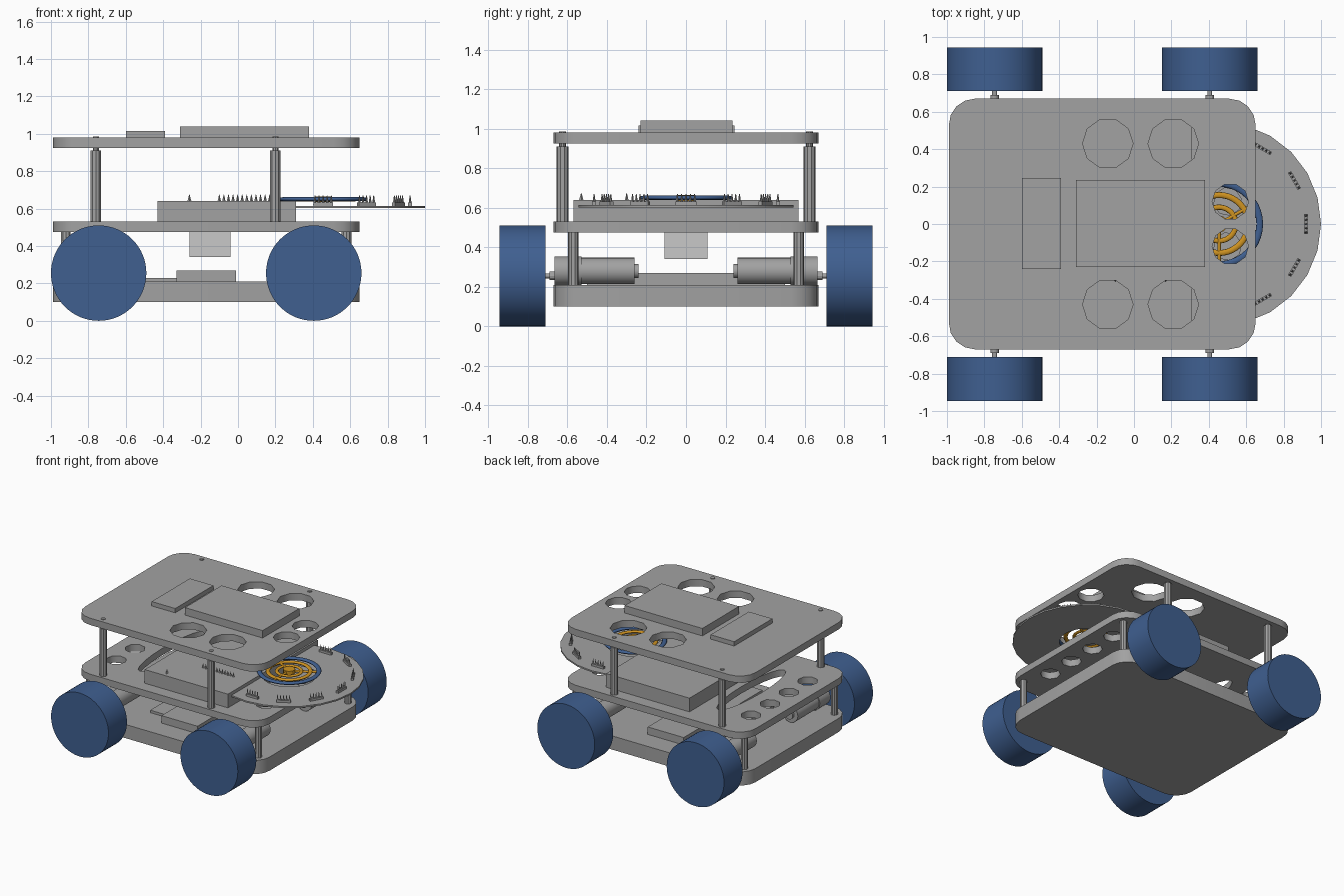
import bpy, bmesh, math
from mathutils import Matrix, Vector

if "Cube" in bpy.data.objects:
    bpy.data.objects.remove(bpy.data.objects["Cube"])


def material(name, rgb):
    m = bpy.data.materials.new(name)
    m.diffuse_color = (*rgb, 1)
    m.use_nodes = True
    m.node_tree.nodes["Principled BSDF"].inputs["Base Color"].default_value = m.diffuse_color
    return m


GREY = material("plate grey", (0.36, 0.36, 0.36))
PALE = material("pale grey", (0.58, 0.58, 0.58))
BLUE = material("wheel blue", (0.05, 0.115, 0.28))
ORANGE = material("ring orange", (0.62, 0.29, 0.015))


def ring_points(cx, cy, rx, ry, n, phase=0.0):
    return [(cx + rx * math.cos(phase + 2 * math.pi * i / n),
             cy + ry * math.sin(phase + 2 * math.pi * i / n)) for i in range(n)]


def rounded_rect(x0, x1, y0, y1, r, seg=4):
    pts = []
    for k, (cx, cy) in enumerate([(x1 - r, y1 - r), (x0 + r, y1 - r), (x0 + r, y0 + r), (x1 - r, y0 + r)]):
        for i in range(seg + 1):
            a = math.pi / 2 * (k + i / seg)
            pts.append((cx + r * math.cos(a), cy + r * math.sin(a)))
    return pts


def plate(name, loops, z0, z1, mat):
    """Extruded flat outline; loops after the first are holes."""
    cu = bpy.data.curves.new(name, 'CURVE')
    cu.dimensions = '2D'
    cu.fill_mode = 'BOTH'
    cu.extrude = (z1 - z0) / 2
    for pts in loops:
        sp = cu.splines.new('POLY')
        sp.points.add(len(pts) - 1)
        for p, (x, y) in zip(sp.points, pts):
            p.co = (x, y, 0, 1)
        sp.use_cyclic_u = True
    ob = bpy.data.objects.new(name, cu)
    bpy.context.collection.objects.link(ob)
    ob.location.z = (z0 + z1) / 2
    bpy.ops.object.select_all(action='DESELECT')
    ob.select_set(True)
    bpy.context.view_layer.objects.active = ob
    bpy.ops.object.convert(target='MESH')
    ob = bpy.context.object
    ob.data.materials.clear()
    ob.data.materials.append(mat)
    return ob


def finish(name, bm, mat, smooth=False):
    me = bpy.data.meshes.new(name)
    bm.to_mesh(me)
    bm.free()
    me.materials.append(mat)
    ob = bpy.data.objects.new(name, me)
    bpy.context.collection.objects.link(ob)
    if smooth:
        bpy.ops.object.select_all(action='DESELECT')
        ob.select_set(True)
        bpy.context.view_layer.objects.active = ob
        bpy.ops.object.shade_smooth_by_angle(angle=math.radians(35))
    return ob


def box(name, lo, hi, mat):
    bm = bmesh.new()
    lo, hi = Vector(lo), Vector(hi)
    bmesh.ops.create_cube(bm, size=1, matrix=Matrix.Translation((lo + hi) / 2) @ Matrix.Diagonal((*(hi - lo), 1)))
    return finish(name, bm, mat)


def add_rod(bm, a, b, r1, r2, n):
    a, b = Vector(a), Vector(b)
    rot = (b - a).to_track_quat('Z', 'Y').to_matrix().to_4x4()
    bmesh.ops.create_cone(bm, cap_ends=True, segments=n, radius1=r1, radius2=r2, depth=(b - a).length,
                          matrix=Matrix.Translation((a + b) / 2) @ rot)


def rods(name, parts, mat, n=16, smooth=False):
    bm = bmesh.new()
    for a, b, r in parts:
        add_rod(bm, a, b, r, r, n)
    return finish(name, bm, mat, smooth)


def torus(name, c, R, r, mat):
    bpy.ops.mesh.primitive_torus_add(location=c, major_radius=R, minor_radius=r, major_segments=40, minor_segments=8)
    ob = bpy.context.object
    ob.name = name
    ob.scale.z = 0.6
    ob.data.materials.append(mat)
    bpy.ops.object.shade_smooth_by_angle(angle=math.radians(50))


X0, X1, Y = -0.99, 0.65, 0.67
AXLES = (-0.745, 0.405)
HUB = 0.455

# three deck plates
outline = rounded_rect(X0, X1, -Y, Y, 0.14)
plate("bottom_deck", [outline], 0.10, 0.21, GREY)
mid_holes = [ring_points(x, y, 0.075, 0.075, 8, 0.2) for x in (-0.83, 0.5) for y in (-0.36, -0.12, 0.12, 0.36)]
slot = ring_points(-0.58, 0, 0.09, 0.42, 20)
plate("middle_deck", [outline, slot] + mid_holes, 0.475, 0.53, GREY)
top_holes = [ring_points(x, y, 0.135, 0.135, 10) for x in (-0.14, 0.21) for y in (-0.43, 0.43)]
top_holes += [ring_points(0.515, y, 0.097, 0.097, 10) for y in (-0.12, 0.12)]
plate("top_deck", [outline] + top_holes, 0.925, 0.98, GREY)

# raised boxes and electronics
box("top_screen", (-0.31, -0.23, 0.975), (0.38, 0.235, 1.04), GREY)
box("top_module", (-0.60, -0.24, 0.975), (-0.39, 0.245, 1.015), GREY)
box("controller_box", (-0.43, -0.57, 0.525), (0.31, 0.57, 0.64), GREY)
box("hanging_module", (-0.26, -0.11, 0.34), (-0.04, 0.11, 0.48), PALE)
box("battery", (-0.33, -0.5, 0.205), (-0.01, 0.5, 0.27), GREY)
box("battery_lead_block", (-0.5, -0.4, 0.205), (-0.33, 0.4, 0.23), GREY)

for side, s in (("right", -1), ("left", 1)):
    # posts between decks
    rods(f"upper_posts_{side}", [p for x in (-0.76, 0.2) for p in (
        ((x, s * 0.625, 0.52), (x, s * 0.625, 0.91), 0.03),
        ((x, s * 0.625, 0.91), (x, s * 0.625, 0.985), 0.017))], GREY, 10)
    rods(f"lower_posts_{side}", [((x, s * 0.57, 0.2), (x, s * 0.57, 0.48), 0.027)
                                 for x in (-0.92, 0.58)], GREY, 10)
    for end, x in zip(("rear", "front"), AXLES):
        # motor, axle and wheel
        rods(f"{end}_motor_{side}", [((x, s * 0.26, 0.28), (x, s * 0.53, 0.28), 0.067),
                                     ((x, s * 0.53, 0.28), (x, s * 0.665, 0.28), 0.074),
                                     ((x, s * 0.24, 0.28), (x, s * 0.27, 0.28), 0.035)], GREY, 24, True)
        rods(f"{end}_axle_{side}", [((x, s * 0.65, 0.255), (x, s * 0.73, 0.255), 0.013),
                                    ((x, s * 0.66, 0.255), (x, s * 0.69, 0.255), 0.022)], GREY, 12)
        rods(f"{end}_wheel_{side}", [((x, s * 0.71, 0.255), (x, s * 0.945, 0.255), 0.255)], BLUE, 64, True)

# round sensor board with open centre
board = ring_points(HUB, 0, 0.545, 0.545, 24)
plate("sensor_board", [board, ring_points(HUB, 0, 0.2, 0.2, 24)], 0.602, 0.614, GREY)

# pin headers around the board, plus a straight row on the controller
bm = bmesh.new()
for k in range(-3, 4):
    a = math.radians(30 * k)
    radial, tang = Vector((math.cos(a), math.sin(a), 0)), Vector((-math.sin(a), math.cos(a), 0))
    c = Vector((HUB, 0, 0.62)) + radial * 0.465
    bmesh.ops.create_cube(bm, size=1, matrix=Matrix.Translation(c) @ Matrix.Rotation(a, 4, 'Z')
                          @ Matrix.Diagonal((0.02, 0.105, 0.024, 1)))
    for i in range(-2, 3):
        p = c + tang * 0.022 * i
        add_rod(bm, p, p + Vector((0, 0, 0.05)), 0.009, 0.002, 4)
for i in range(12):
    p = Vector((-0.1 + 0.0245 * i, -0.3, 0.635))
    add_rod(bm, p, p + Vector((0, 0, 0.04)), 0.01, 0.001, 4)
add_rod(bm, (-0.26, -0.53, 0.635), (-0.26, -0.53, 0.675), 0.012, 0.001, 4)
finish("pin_headers", bm, GREY)

# blue outer ring and orange inner rings
torus("blue_ring", (HUB, 0, 0.65), 0.217, 0.018, BLUE)
torus("orange_ring_outer", (HUB, 0, 0.648), 0.155, 0.016, ORANGE)
torus("orange_ring_inner", (HUB, 0, 0.648), 0.09, 0.014, ORANGE)
hub = [((HUB, 0, 0.635), (HUB, 0, 0.665), 0.045)]
for k in range(3):
    a = math.radians(120 * k + 30)
    hub.append(((HUB, 0, 0.648), (HUB + 0.2 * math.cos(a), 0.2 * math.sin(a), 0.648), 0.009))
rods("orange_hub", hub, ORANGE, 12)
